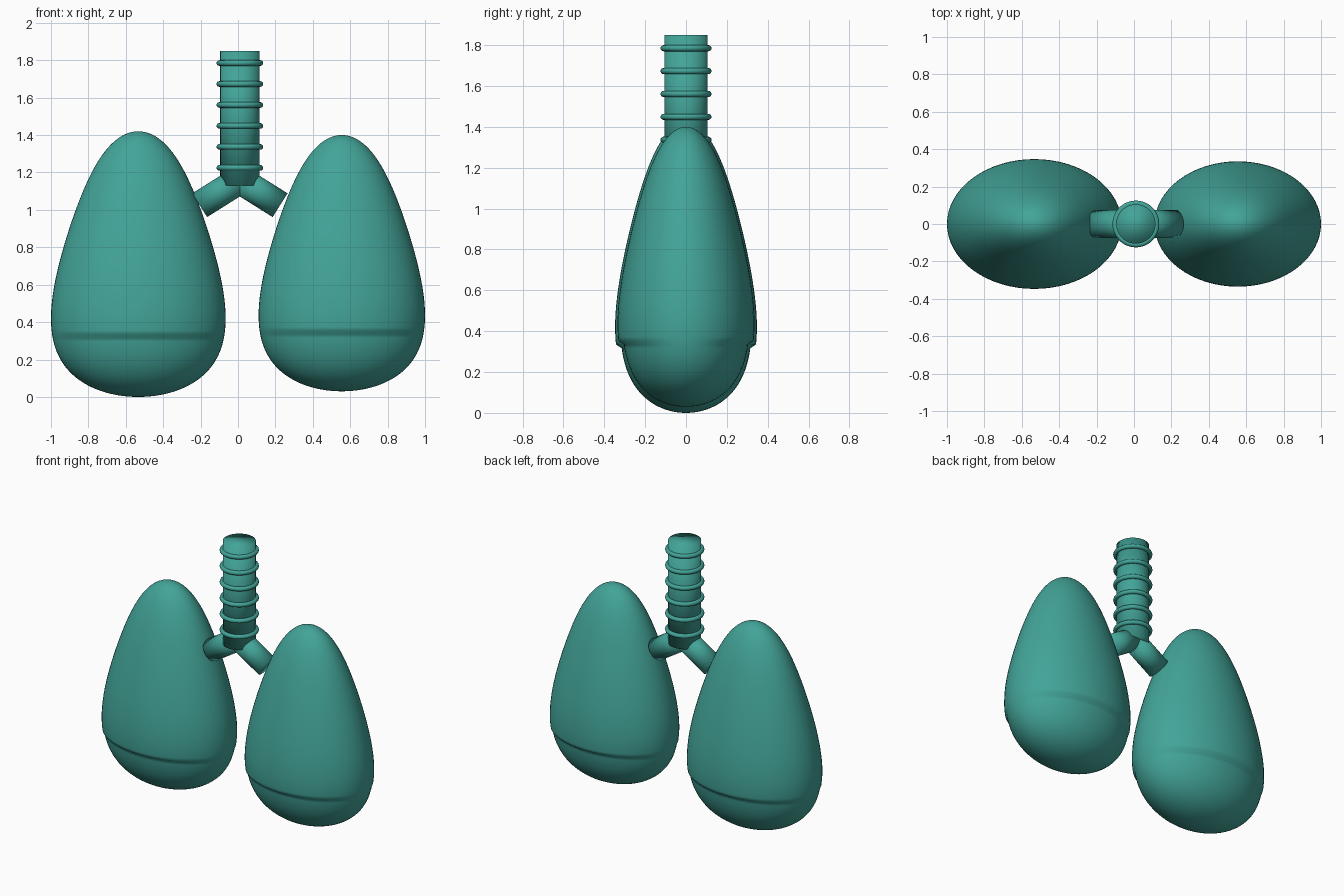
import bpy
import bmesh
from math import sqrt
from mathutils import Vector

cube = bpy.data.objects.get("Cube")
if cube:
    bpy.data.objects.remove(cube)

teal = bpy.data.materials.new("teal")
teal.use_nodes = True
teal.diffuse_color = (0.055, 0.37, 0.315, 1)
teal.node_tree.nodes["Principled BSDF"].inputs["Base Color"].default_value = teal.diffuse_color

AXIS_X = 0.01  # centre line of the windpipe


def finish(obj, name):
    obj.name = name
    obj.data.name = name
    obj.data.materials.clear()
    obj.data.materials.append(teal)
    for face in obj.data.polygons:
        face.use_smooth = True
    return obj


def lung(name, x, bottom, top, half_width, half_depth):
    """Egg-shaped lobe whose base is stepped in at the front and back."""
    bm = bmesh.new()
    bmesh.ops.create_uvsphere(bm, u_segments=64, v_segments=96, radius=1)
    half_height = (top - bottom) / 2
    for v in bm.verts:
        u = v.co.z
        swell = (0.425 - 0.178 * u + 0.09 * u * u) / 0.468
        step = 0.925 if u < -0.55 else 1
        v.co = (x + v.co.x * swell * half_width,
                v.co.y * swell * half_depth * step,
                bottom + (u + 1) * half_height)
    mesh = bpy.data.meshes.new(name)
    bm.to_mesh(mesh)
    bm.free()
    obj = bpy.data.objects.new(name, mesh)
    bpy.context.collection.objects.link(obj)
    return finish(obj, name)


def tube(name, start, end, radius):
    """Capped cylinder between two points."""
    start, end = Vector(start), Vector(end)
    along = end - start
    bpy.ops.mesh.primitive_cylinder_add(
        vertices=48, radius=radius, depth=along.length,
        location=(start + end) / 2,
        rotation=along.to_track_quat('Z', 'Y').to_euler())
    return finish(bpy.context.object, name)


# Lungs: the right one is slightly larger
lung("right_lung", -0.533, 0.0, 1.42, 0.467, 0.347)
lung("left_lung", 0.555, 0.03, 1.40, 0.445, 0.335)

# Windpipe
tube("windpipe", (AXIS_X, 0, 1.13), (AXIS_X, 0, 1.85), 0.105)

# Cartilage rings
for i in range(6):
    bpy.ops.mesh.primitive_torus_add(
        major_segments=48, minor_segments=12, major_radius=0.11,
        minor_radius=0.015, location=(AXIS_X, 0, 1.225 + i * 0.112))
    finish(bpy.context.object, f"windpipe_ring_{i + 1}")

# Branches into each lung
for side, name in ((-1, "right_branch"), (1, "left_branch")):
    tube(name, (AXIS_X, 0, 1.16), (AXIS_X + side * 0.215, 0, 1.025), 0.075)
